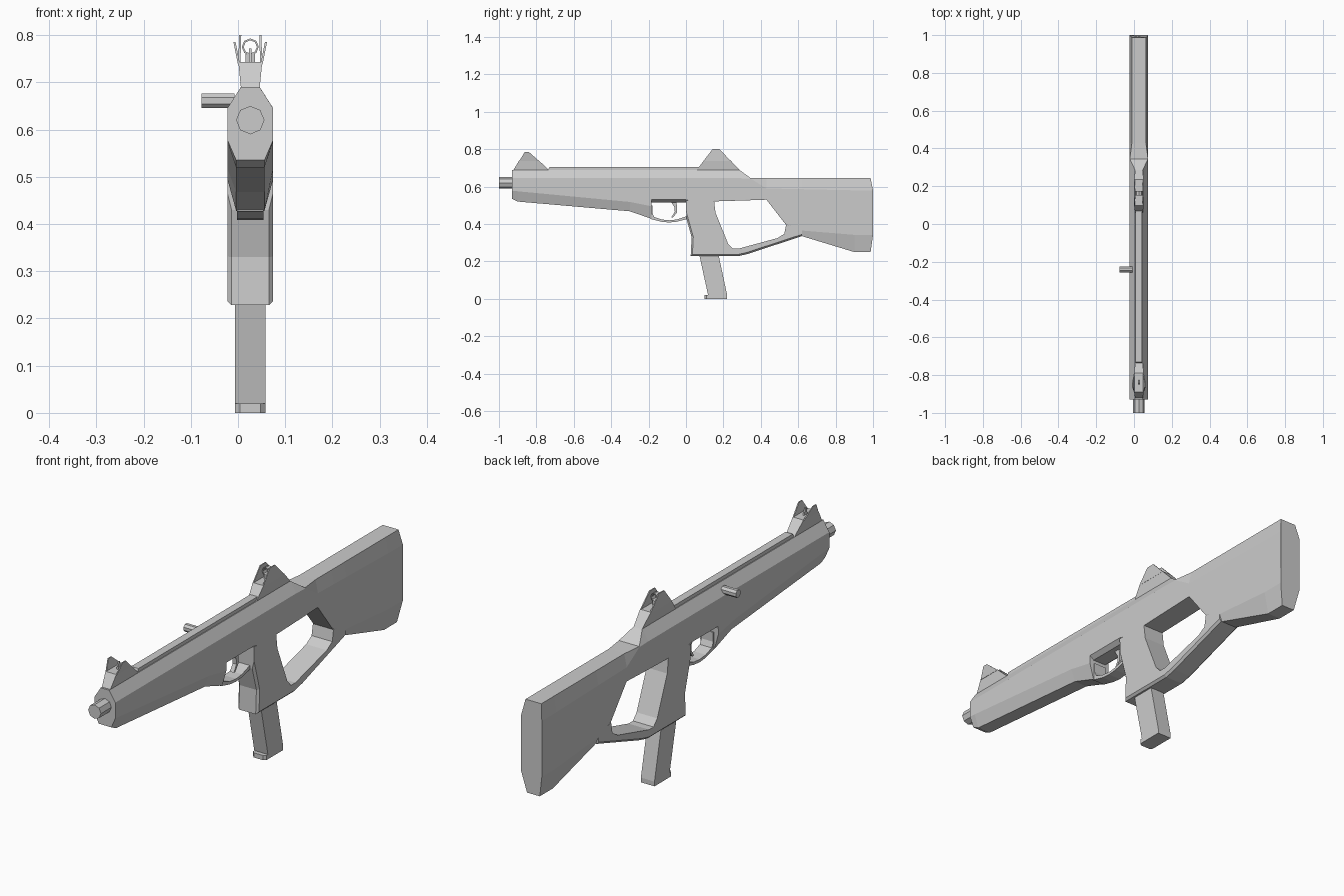
import bpy, bmesh, math
from mathutils import Matrix

CX = 0.026   # body centreline (the side handle offsets the bounding box)
HW = 0.0485  # body half width


def finish(name, bm):
    bmesh.ops.recalc_face_normals(bm, faces=bm.faces[:])
    me = bpy.data.meshes.new(name)
    bm.to_mesh(me)
    bm.free()
    ob = bpy.data.objects.new(name, me)
    bpy.context.collection.objects.link(ob)
    return ob


def prism(name, pts, span, bevel=0, pick=None):
    """Extrude a (y, z) profile across x; span(z) gives the two x offsets."""
    bm = bmesh.new()
    a, b = ([bm.verts.new((CX + span(z)[i], y, z)) for y, z in pts] for i in (0, 1))
    n = len(pts)
    bm.faces.new(a)
    bm.faces.new(b[::-1])
    for i in range(n):
        j = (i + 1) % n
        bm.faces.new((a[i], b[i], b[j], a[j]))
    if bevel:
        bm.normal_update()
        edges = [e for e in bm.edges if abs(e.verts[0].co.x - e.verts[1].co.x) < 0.001
                 and all(pick(v.co.y, v.co.z) for v in e.verts)]
        bmesh.ops.bevel(bm, geom=edges, offset=bevel, segments=1, affect='EDGES')
    return finish(name, bm)


def flat(h):
    return lambda z: (-h, h)


def loft(name, stations, end_bulge=0):
    """Eight-sided sections: y, top z, top half, shoulder z, low z, bottom z, bottom half."""
    bm = bmesh.new()
    rings = []
    for y, zt, ht, zs, zl, zb, hb in stations:
        half = [(ht, zt), (HW, zs), (HW, zl), (hb, zb)]
        sec = half + [(-x, z) for x, z in half[::-1]]
        rings.append([bm.verts.new((CX + x, y, z)) for x, z in sec])
    for r, s in zip(rings, rings[1:]):
        for i in range(8):
            j = (i + 1) % 8
            bm.faces.new((r[i], r[j], s[j], s[i]))
    for i in (1, 2, 5, 6):
        rings[-1][i].co.y += end_bulge
    bm.faces.new(rings[0])
    bm.faces.new(rings[-1][::-1])
    return finish(name, bm)


def rod(name, r, length, loc, axis, turn=0):
    bm = bmesh.new()
    m = Matrix.Translation(loc) @ Matrix.Rotation(math.pi / 2, 4, axis) @ Matrix.Rotation(turn, 4, 'Z')
    bmesh.ops.create_cone(bm, cap_ends=True, segments=8, radius1=r, radius2=r, depth=length, matrix=m)
    return finish(name, bm)


# Receiver with sloping fore-end, stepping up over the trigger opening
loft("receiver", [
    (-0.93, 0.69, 0.02, 0.645, 0.578, 0.535, 0.03),
    (-0.90, 0.69, 0.02, 0.645, 0.575, 0.52, 0.03),
    (-0.30, 0.69, 0.02, 0.645, 0.518, 0.468, 0.03),
    (-0.185, 0.69, 0.02, 0.645, 0.495, 0.428, 0.03),
    (-0.184, 0.69, 0.02, 0.645, 0.53, 0.515, 0.03),
    (0.0, 0.69, 0.02, 0.645, 0.53, 0.515, 0.03),
    (0.03, 0.69, 0.02, 0.645, 0.522, 0.517, 0.047),
    (0.285, 0.69, 0.02, 0.645, 0.528, 0.525, 0.048),
    (0.345, 0.646, 0.048, 0.643, 0.531, 0.527, 0.048)])

# Shoulder stock
loft("stock", [
    (0.345, 0.646, 0.048, 0.643, 0.531, 0.527, 0.048),
    (0.43, 0.645, 0.037, 0.59, 0.533, 0.53, 0.048),
    (0.535, 0.645, 0.037, 0.588, 0.40, 0.395, 0.046),
    (0.62, 0.645, 0.037, 0.586, 0.365, 0.335, 0.036),
    (0.90, 0.645, 0.037, 0.58, 0.342, 0.25, 0.03),
    (0.987, 0.645, 0.037, 0.58, 0.342, 0.25, 0.03)], end_bulge=0.013)

# Grip and the lower bar running back to the stock
prism("grip_frame", [
    (0.0, 0.525), (0.002, 0.43), (0.03, 0.33), (0.025, 0.228), (0.28, 0.228),
    (0.33, 0.24), (0.62, 0.335), (0.62, 0.37), (0.535, 0.397), (0.526, 0.348),
    (0.49, 0.325), (0.28, 0.268), (0.25, 0.268), (0.225, 0.295), (0.158, 0.46), (0.15, 0.525)],
    flat(HW), 0.009,
    lambda y, z: (y < 0.035 and 0.22 < z < 0.44) or (y > 0.27 and z < 0.25) or (y > 0.6 and z < 0.34))

# Trigger guard and trigger
prism("trigger_guard", [
    (-0.20, 0.45), (-0.19, 0.427), (-0.13, 0.412), (-0.09, 0.408), (-0.05, 0.412), (0.012, 0.428),
    (0.012, 0.445), (-0.05, 0.424), (-0.09, 0.42), (-0.13, 0.424), (-0.17, 0.438), (-0.18, 0.46),
    (-0.18, 0.50), (-0.20, 0.50)], flat(0.028))
prism("trigger", [
    (-0.08, 0.517), (-0.062, 0.49), (-0.06, 0.465), (-0.078, 0.436), (-0.07, 0.434),
    (-0.048, 0.462), (-0.047, 0.49), (-0.052, 0.517)], flat(0.009))

# Magazine with chamfered front lip
prism("magazine", [
    (0.07, 0.24), (0.118, 0.02), (0.10, 0.02), (0.10, 0.0), (0.22, 0.0), (0.22, 0.02), (0.173, 0.24)],
    flat(0.032), 0.01, lambda y, z: y < 0.105 and z < 0.03)

# Top rail, barrel and side handle
prism("top_rail", [(-0.74, 0.685), (-0.73, 0.705), (0.08, 0.705), (0.08, 0.685)], flat(0.017))
rod("barrel", 0.03, 0.09, (CX, -0.955, 0.62), 'X')
rod("charging_handle", 0.017, 0.07, (-0.042, -0.24, 0.661), 'Y', math.pi / 8)


def sight(name, base, ear, flare):
    prism(name + "_base", base, lambda z: (-0.02 - 0.1 * (z - 0.69), 0.02 + 0.1 * (z - 0.69)))
    for s, side in ((-1, "left"), (1, "right")):
        prism(f"{name}_{side}_ear", ear, lambda z: (
            s * (0.021 + flare * (z - 0.735)), s * (0.0255 + flare * (z - 0.735))))


# Front sight with flared ears and a post
sight("front_sight", [(-0.925, 0.685), (-0.89, 0.743), (-0.79, 0.743), (-0.73, 0.685)],
      [(-0.89, 0.738), (-0.862, 0.785), (-0.84, 0.785), (-0.787, 0.738)], 0.2)
prism("front_post", [(-0.85, 0.74), (-0.84, 0.772), (-0.834, 0.772), (-0.825, 0.74)], flat(0.003))

# Rear sight with upright ears and an eight-sided aperture ring
sight("rear_sight", [(0.055, 0.685), (0.098, 0.743), (0.235, 0.743), (0.29, 0.685)],
      [(0.094, 0.738), (0.142, 0.80), (0.178, 0.80), (0.239, 0.738)], -0.03)
prism("rear_stem", [(0.15, 0.74), (0.15, 0.76), (0.175, 0.76), (0.175, 0.74)], flat(0.01))
bm = bmesh.new()
loops = [[bm.verts.new((CX + r * math.cos(k * math.pi / 4), y, 0.775 + r * math.sin(k * math.pi / 4)))
          for k in range(8)] for r, y in ((0.018, 0.15), (0.018, 0.175), (0.014, 0.175), (0.014, 0.15))]
for i in range(4):
    p, q = loops[i], loops[(i + 1) % 4]
    for k in range(8):
        m = (k + 1) % 8
        bm.faces.new((p[k], p[m], q[m], q[k]))
finish("rear_aperture", bm)
